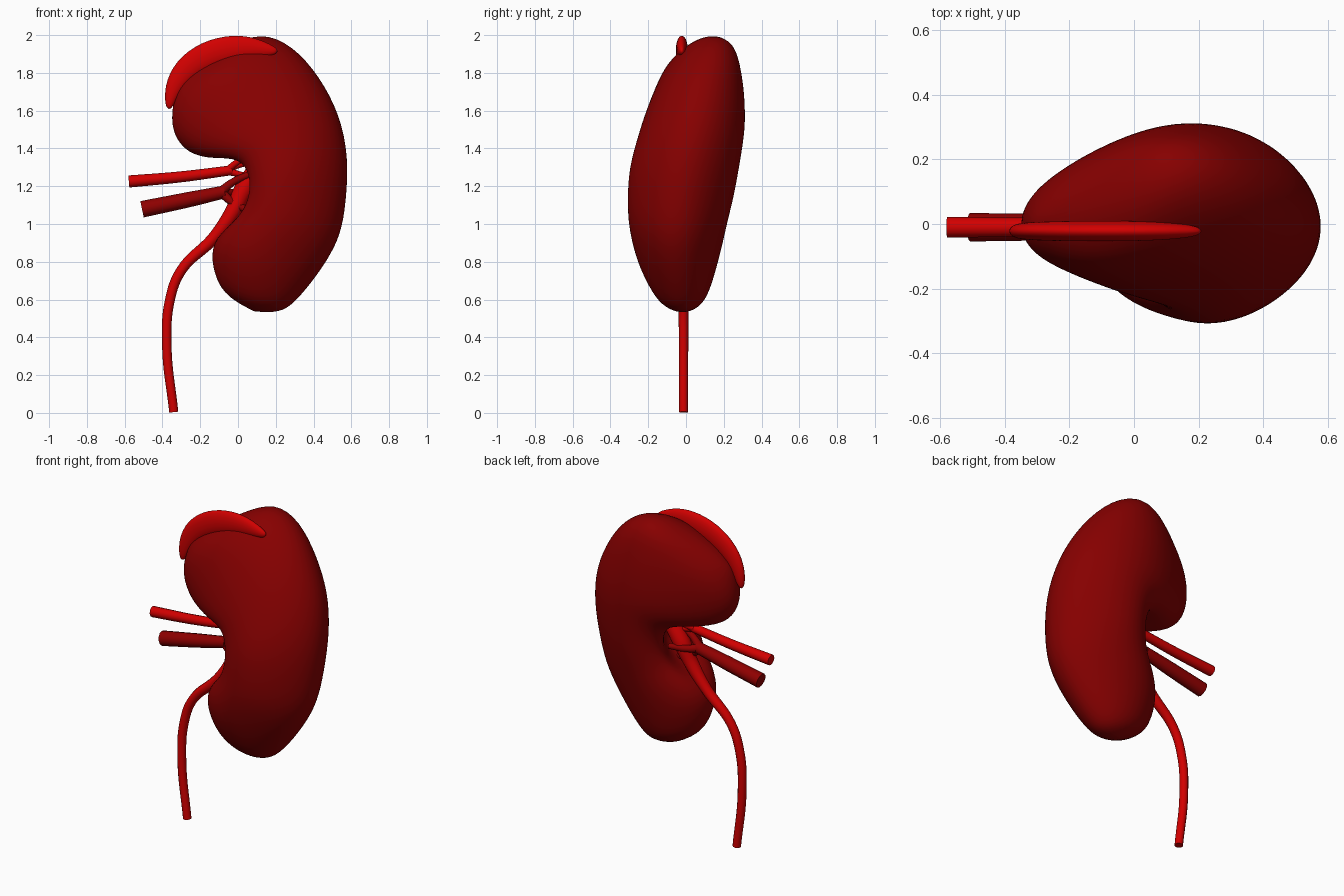
import bpy, bmesh, math
from mathutils import Vector

cube = bpy.data.objects.get("Cube")
if cube:
    bpy.data.objects.remove(cube, do_unlink=True)


def material(name, color):
    m = bpy.data.materials.new(name)
    m.use_nodes = True
    m.diffuse_color = color
    m.node_tree.nodes["Principled BSDF"].inputs["Base Color"].default_value = color
    return m


DARK = material("dark red", (0.24, 0, 0, 1))
BRIGHT = material("bright red", (0.64, 0, 0, 1))
VEIN = material("vein red", (0.27, 0, 0, 1))


def add_object(name, mesh, mat):
    obj = bpy.data.objects.new(name, mesh)
    bpy.context.collection.objects.link(obj)
    mesh.materials.clear()
    mesh.materials.append(mat)
    for p in mesh.polygons:
        p.use_smooth = True
    return obj


def loft(name, start, sections, end, y_centre, mat, sides=24):
    """Egg-shaped rings between inner and outer outline points, closed by poles.
    Section: inner x, z, outer x, z, half thickness, dimple depth, inner fullness."""
    bm = bmesh.new()
    pole = lambda p: bm.verts.new((p[0], y_centre(*p), p[1]))
    rings = []
    for xi, zi, xo, zo, half, dimple, full in sections:
        a, b = Vector((xi, zi)), Vector((xo, zo))
        mid, arm = (a + b) / 2, (b - a) / 2 * 1.03
        ring = []
        for i in range(sides):
            t = math.tau * i / sides
            p = mid + arm * math.cos(t)
            p += arm.normalized() * dimple * max(0, -math.cos(t)) ** 16
            y = y_centre(*p) + half * 1.015 * math.sin(t) * (1 - full * math.cos(t))
            ring.append(bm.verts.new((p.x, y, p.y)))
        rings.append(ring)
    first, last = pole(start), pole(end)
    for i in range(sides):
        j = (i + 1) % sides
        bm.faces.new((first, rings[0][i], rings[0][j]))
        bm.faces.new((last, rings[-1][j], rings[-1][i]))
        for r, s in zip(rings, rings[1:]):
            bm.faces.new((r[i], s[i], s[j], r[j]))
    bmesh.ops.recalc_face_normals(bm, faces=bm.faces)
    mesh = bpy.data.meshes.new(name)
    bm.to_mesh(mesh)
    bm.free()
    obj = add_object(name, mesh, mat)
    mod = obj.modifiers.new("smooth", 'SUBSURF')
    mod.levels = mod.render_levels = 2
    return obj


def tube(name, points, mat):
    """Capped round tube through points of x, y, z, radius."""
    cu = bpy.data.curves.new(name, 'CURVE')
    cu.dimensions = '3D'
    cu.bevel_depth = 1
    cu.bevel_resolution = 4
    cu.resolution_u = 8
    cu.use_fill_caps = True
    sp = cu.splines.new('BEZIER')
    sp.bezier_points.add(len(points) - 1)
    for bp, (x, y, z, r) in zip(sp.bezier_points, points):
        bp.co, bp.radius = (x, y, z), r
        bp.handle_left_type = bp.handle_right_type = 'AUTO'
    temp = bpy.data.objects.new(name + "_path", cu)
    bpy.context.collection.objects.link(temp)
    bpy.context.view_layer.update()
    mesh = bpy.data.meshes.new_from_object(
        temp.evaluated_get(bpy.context.evaluated_depsgraph_get()))
    bpy.data.objects.remove(temp, do_unlink=True)
    obj = add_object(name, mesh, mat)
    bpy.context.view_layer.objects.active = obj
    obj.select_set(True)
    bpy.ops.object.shade_smooth_by_angle(angle=math.radians(50))
    obj.select_set(False)
    return obj


def lean(x, z):
    """Front to back lean of the kidney by height, fading toward the inner side."""
    keys = [(0.5, -0.015), (0.8, -0.045), (1.0, -0.045), (1.3, -0.01),
            (1.5, 0.035), (1.8, 0.09), (1.92, 0.13), (2.1, 0.175)]
    fade = min(1, max(0, (x + 0.35) / 0.45)) if z > 1.3 else 1
    for (z0, y0), (z1, y1) in zip(keys, keys[1:]):
        if z <= z1:
            return fade * (y0 + (y1 - y0) * (z - z0) / (z1 - z0))
    return fade * keys[-1][1]


# Kidney body
loft("kidney_body", (-0.3, 1.755), [
    (-0.33, 1.69, -0.2, 1.84, 0.065, 0, 0),
    (-0.35, 1.59, -0.05, 1.935, 0.13, 0, 0),
    (-0.34, 1.48, 0.115, 2.015, 0.185, 0, -0.1),
    (-0.265, 1.38, 0.285, 1.94, 0.235, 0, -0.05),
    (-0.15, 1.33, 0.425, 1.78, 0.27, 0.03, 0.05),
    (-0.04, 1.325, 0.535, 1.575, 0.28, 0.11, 0.13),
    (0.0, 1.25, 0.58, 1.35, 0.285, 0.19, 0.18),
    (0.0, 1.16, 0.567, 1.12, 0.275, 0.19, 0.2),
    (-0.03, 1.07, 0.54, 0.945, 0.258, 0.12, 0.19),
    (-0.1, 0.98, 0.465, 0.805, 0.237, 0.03, 0.15),
    (-0.14, 0.87, 0.375, 0.68, 0.205, 0, 0.1),
    (-0.125, 0.74, 0.285, 0.575, 0.155, 0, 0),
    (-0.075, 0.63, 0.22, 0.535, 0.105, 0, 0),
], (0.085, 0.53), lean, DARK)

# Adrenal gland capping the upper pole
loft("adrenal_gland", (-0.365, 1.605), [
    (-0.345, 1.62, -0.385, 1.625, 0.018, 0, 0),
    (-0.305, 1.7, -0.39, 1.73, 0.026, 0, 0),
    (-0.225, 1.785, -0.335, 1.86, 0.03, 0, 0),
    (-0.12, 1.835, -0.2, 1.965, 0.032, 0, 0),
    (-0.02, 1.86, -0.03, 2.005, 0.032, 0, 0),
    (0.09, 1.88, 0.1, 1.985, 0.028, 0, 0),
    (0.185, 1.89, 0.195, 1.94, 0.018, 0, 0),
], (0.215, 1.915), lambda x, z: -0.022, BRIGHT, 16)

# Artery and its branches into the hilum
tube("renal_artery", [(-0.578, -0.01, 1.225, 0.032), (-0.3, -0.01, 1.25, 0.029),
                      (-0.03, -0.01, 1.285, 0.026)], BRIGHT)
for i, (y, z) in enumerate([(-0.05, 1.37), (0.05, 1.33), (-0.02, 1.24)]):
    tube(f"artery_branch_{i + 1}", [(-0.06, -0.01, 1.28, 0.02),
                                    (0.0, y * 0.6, (z + 1.29) / 2, 0.016),
                                    (0.1, y, z, 0.014)], BRIGHT)

# Vein and its branches into the hilum
tube("renal_vein", [(-0.508, -0.01, 1.078, 0.044), (-0.28, -0.01, 1.125, 0.041),
                    (-0.07, -0.01, 1.17, 0.034)], VEIN)
for i, (y, z) in enumerate([(-0.04, 1.06), (0.05, 1.16), (-0.04, 1.27)]):
    tube(f"vein_branch_{i + 1}", [(-0.09, -0.01, 1.17, 0.026),
                                  (-0.03, y * 0.6, (z + 1.17) / 2, 0.02),
                                  (0.08, y, z, 0.017)], VEIN)

# Ureter widening into the renal pelvis
tube("ureter", [(0.1, 0.0, 1.29, 0.05), (0.03, 0.0, 1.18, 0.052),
                (-0.03, -0.01, 1.06, 0.042), (-0.13, -0.013, 0.925, 0.032),
                (-0.3, -0.013, 0.755, 0.027), (-0.36, -0.013, 0.6, 0.026),
                (-0.377, -0.013, 0.36, 0.025), (-0.34, -0.013, 0.004, 0.024)], BRIGHT)
